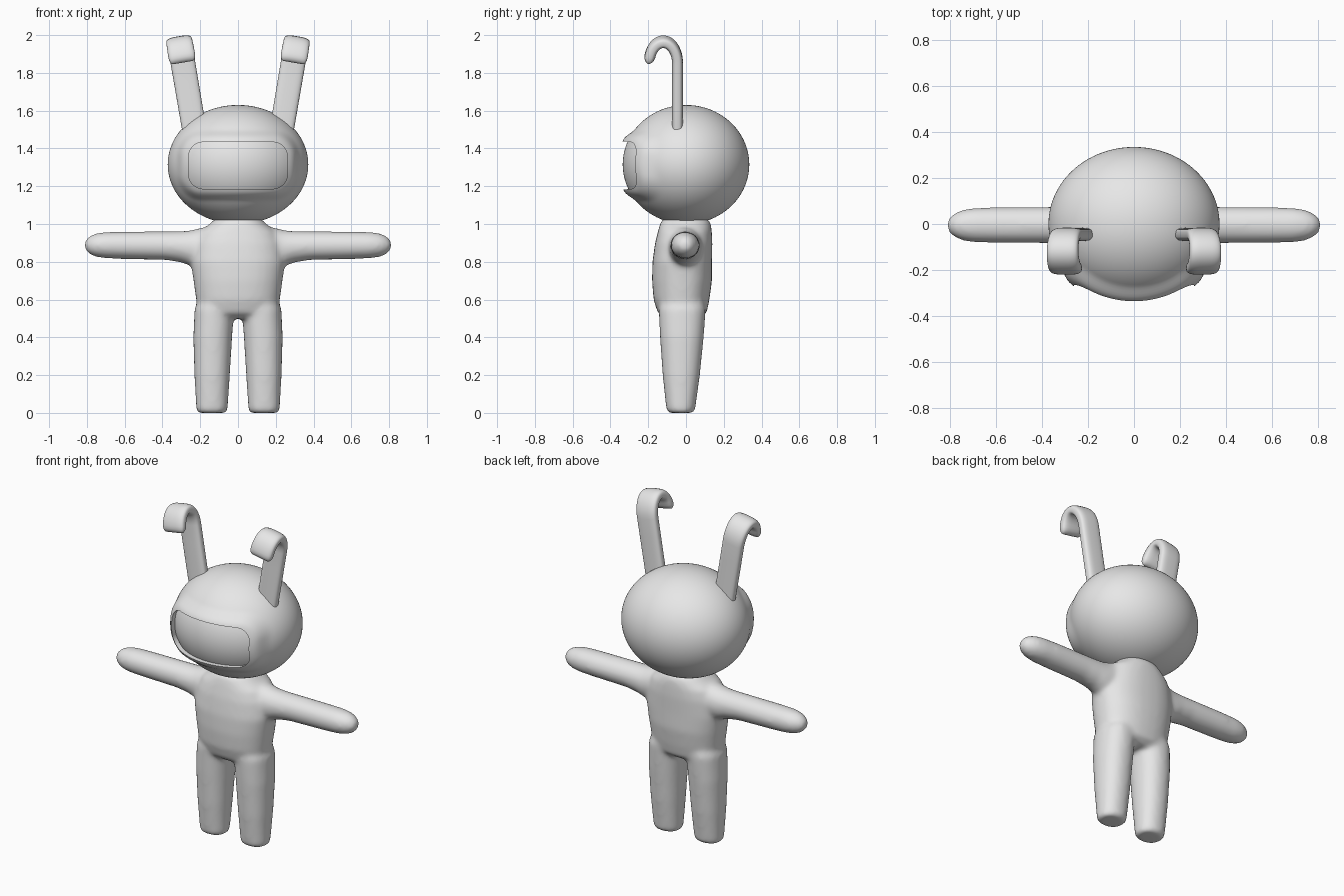
import bpy, bmesh, math
from mathutils import Vector

if "Cube" in bpy.data.objects:
    bpy.data.objects.remove(bpy.data.objects["Cube"])

grey = bpy.data.materials.new("light grey")
grey.diffuse_color = (0.8, 0.8, 0.8, 1)
grey.use_nodes = True
grey.node_tree.nodes["Principled BSDF"].inputs["Base Color"].default_value = grey.diffuse_color


def make_object(name, bm):
    bmesh.ops.recalc_face_normals(bm, faces=bm.faces)
    mesh = bpy.data.meshes.new(name)
    bm.to_mesh(mesh)
    bm.free()
    mesh.materials.append(grey)
    obj = bpy.data.objects.new(name, mesh)
    bpy.context.collection.objects.link(obj)
    return obj


def activate(obj):
    bpy.ops.object.select_all(action='DESELECT')
    obj.select_set(True)
    bpy.context.view_layer.objects.active = obj


def apply_all(obj):
    activate(obj)
    for mod in list(obj.modifiers):
        bpy.ops.object.modifier_apply(modifier=mod.name)


def smooth(obj, angle=35):
    activate(obj)
    bpy.ops.object.shade_smooth_by_angle(angle=math.radians(angle))


def loft(bm, rings, sides=32, power=2.0):
    """Skin superellipse rings given as (centre, half-axis u, half-axis v)."""
    loops = []
    for c, u, v in rings:
        loop = []
        for i in range(sides):
            a = 2 * math.pi * i / sides
            ca, sa = math.cos(a), math.sin(a)
            p = (Vector(c) + Vector(u) * math.copysign(abs(ca) ** (2 / power), ca)
                 + Vector(v) * math.copysign(abs(sa) ** (2 / power), sa))
            loop.append(bm.verts.new(p))
        loops.append(loop)
    for a, b in zip(loops, loops[1:]):
        for i in range(sides):
            j = (i + 1) % sides
            bm.faces.new((a[i], a[j], b[j], b[i]))
    bm.faces.new(loops[0])
    bm.faces.new(loops[-1])


def boolean(obj, other, operation):
    mod = obj.modifiers.new("cut", 'BOOLEAN')
    mod.operation, mod.object, mod.solver = operation, other, 'EXACT'
    apply_all(obj)
    bpy.data.objects.remove(other)


# Body: torso, legs and arms fused into one soft skin
bm = bmesh.new()
torso = [(.50, -.02, .15, .09), (.53, -.02, .205, .13), (.60, -.024, .222, .148),
         (.70, -.021, .236, .159), (.80, -.02, .25, .158), (.90, -.012, .235, .152),
         (.96, -.006, .205, .143), (1.0, -.003, .15, .135), (1.03, -.003, .12, .12)]
loft(bm, [((0, y, z), (rx, 0, 0), (0, ry, 0)) for z, y, rx, ry in torso], power=2.3)
leg = [(0, .138, -.028, .072, .064), (.012, .138, -.028, .083, .076),
       (.2, .137, -.025, .094, .099), (.4, .134, -.022, .103, .116),
       (.55, .125, -.02, .105, .125), (.62, .11, -.02, .09, .11)]
arm = [(.1, .885, .10, .09), (.2, .88, .10, .09), (.25, .872, .094, .086),
       (.3, .879, .083, .082), (.38, .885, .076, .079), (.6, .887, .073, .078),
       (.7, .888, .070, .075), (.75, .888, .063, .066), (.785, .888, .049, .05),
       (.805, .888, .03, .03), (.814, .888, .012, .012)]
for s in (-1, 1):
    loft(bm, [((s * x, y, z), (rx, 0, 0), (0, ry, 0)) for z, x, y, rx, ry in leg], power=2.2)
    loft(bm, [((s * x, -.005, z), (0, ry, 0), (0, 0, rz)) for x, z, rz, ry in arm])
body = make_object("body", bm)
remesh = body.modifiers.new("fuse", 'REMESH')
remesh.mode, remesh.voxel_size = 'VOXEL', .012
soften = body.modifiers.new("soften", 'SMOOTH')
soften.factor, soften.iterations = .5, 14
apply_all(body)
smooth(body, 60)

# Head: ellipsoid with a raised lip around a recessed visor
HEAD, RADII = Vector((0, 0, 1.315)), Vector((.372, .335, .315))
VISOR_Z, HALF_W, HALF_H, CORNER = 1.31, .262, .124, .075


def ellipsoid(name, lip=0.0):
    bm = bmesh.new()
    bmesh.ops.create_uvsphere(bm, u_segments=128, v_segments=80, radius=1)
    for v in bm.verts:
        n = v.co.copy()
        v.co = HEAD + n * RADII
        if n.y < 0 and lip:
            dx = abs(v.co.x) - HALF_W + CORNER
            dz = abs(v.co.z - VISOR_Z) - HALF_H + CORNER
            d = math.hypot(max(dx, 0), max(dz, 0)) - CORNER
            t = min(max(d / .07, 0), 1)
            v.co += n * lip * (1 - t * t * (3 - 2 * t))
    return make_object(name, bm)


# Visor cutter: rounded rectangle with softly bowed edges
bm = bmesh.new()
outline = []
for k, (sx, sz) in enumerate([(1, 1), (-1, 1), (-1, -1), (1, -1)]):
    for i in range(9):
        a = math.pi / 2 * (k + i / 8)
        outline.append((sx * (HALF_W - CORNER) + CORNER * math.cos(a),
                        sz * (HALF_H - CORNER) + CORNER * math.sin(a)))
points = []
for (x, z), (x2, z2) in zip(outline, outline[1:] + outline[:1]):
    steps = 8 if math.hypot(x2 - x, z2 - z) > .04 else 1
    points += [(x + (x2 - x) * i / steps, z + (z2 - z) * i / steps) for i in range(steps)]
front = [bm.verts.new((x, -.6, VISOR_Z + z * (1.03 - .9 * x * x))) for x, z in points]
face = bm.faces.new(front)
out = bmesh.ops.extrude_face_region(bm, geom=[face])
for v in out["geom"]:
    if isinstance(v, bmesh.types.BMVert):
        v.co.y = -.12
cutter = make_object("visor_cutter", bm)
cutter.hide_render = True
boolean(cutter, ellipsoid("visor_core"), 'DIFFERENCE')
head = ellipsoid("head", lip=.025)
boolean(head, cutter, 'DIFFERENCE')
smooth(head, 35)

# Antennae: flat ribbons leaning outwards and hooking forwards
path = [(-.045, 1.45), (-.045, 1.6), (-.045, 1.75)]
for i in range(17):
    a = math.radians(160) * i / 16
    path.append((-.12 + .075 * math.cos(a), 1.853 + .112 * math.sin(a)))
for s, side in ((-1, "left"), (1, "right")):
    pts = [Vector((s * (.24 + .17 * (z - 1.55)), y, z)) for y, z in path]
    wide = Vector((s, 0, -.17)).normalized()
    rings = []
    for i, p in enumerate(pts):
        tangent = (pts[min(i + 1, len(pts) - 1)] - pts[max(i - 1, 0)]).normalized()
        w = .064 + .008 * i / len(pts)
        rings.append((p, wide * w, tangent.cross(wide).normalized() * .029))
    # Rounded tip
    p, u, v = rings[-1]
    for k in (25, 45, 65, 80):
        a = math.radians(k)
        rings.append((p + tangent * .038 * math.sin(a),
                      u * (.72 + .28 * math.cos(a)), v * math.cos(a)))
    bm = bmesh.new()
    loft(bm, rings, sides=32, power=3.2)
    smooth(make_object(side + "_antenna", bm), 60)
